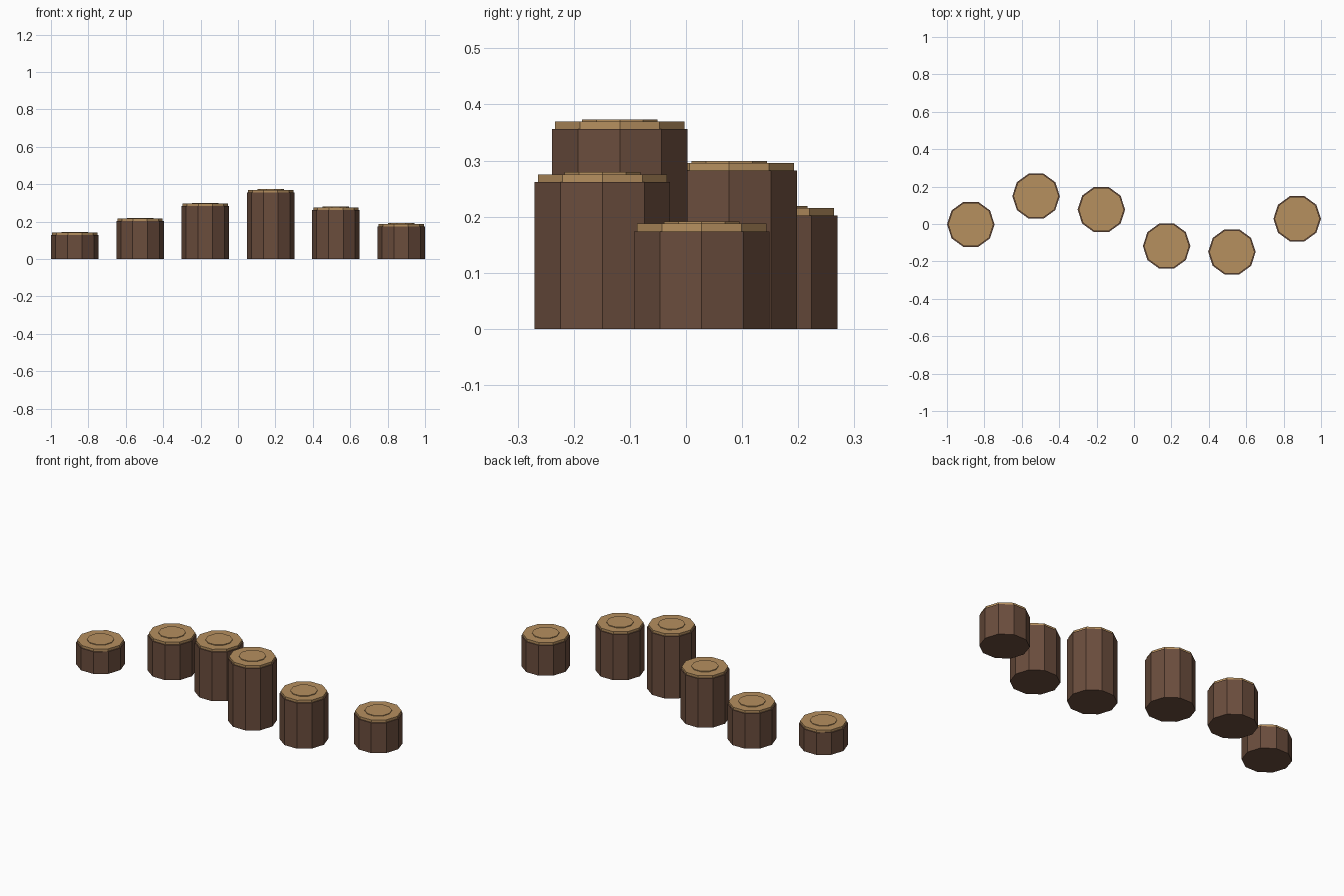
import bpy

cube = bpy.data.objects.get("Cube")
if cube:
    bpy.data.objects.remove(cube, do_unlink=True)


def material(name, srgb):
    colour = [(c / 255) ** 2.2 for c in srgb] + [1]
    mat = bpy.data.materials.new(name)
    mat.use_nodes = True
    mat.diffuse_color = colour
    bsdf = mat.node_tree.nodes["Principled BSDF"]
    bsdf.inputs["Base Color"].default_value = colour
    bsdf.inputs["Roughness"].default_value = 0.9
    return mat


bark = material("bark_brown", (106, 78, 63))
wood = material("cut_wood_tan", (180, 142, 95))


def disc(name, x, y, z0, z1, radius, sides, mat):
    """Upright prism with one corner pointing along x."""
    bpy.ops.mesh.primitive_cylinder_add(
        vertices=sides, radius=radius, depth=z1 - z0, location=(x, y, (z0 + z1) / 2))
    obj = bpy.context.object
    # Cylinder corners start on the y axis, so turn them onto the x axis
    obj.rotation_euler.z = 1.5707963
    obj.name = name
    obj.data.materials.append(mat)
    return obj


# Stepping logs from right to left: offset in y and bark height
SPACING, RADIUS = 0.349, 0.127
logs = [(-0.002, 0.127), (0.149, 0.202), (0.077, 0.282),
        (-0.118, 0.356), (-0.149, 0.262), (0.028, 0.174)]

for i, (y, height) in enumerate(logs):
    x = (i - 2.5) * SPACING
    n = i + 1
    disc(f"log_body_{n}", x, y, 0, height, RADIUS, 10, bark)
    # Pale cut face, with a raised growth ring in its middle
    disc(f"log_cut_face_{n}", x, y, height, height + 0.0135, 0.121, 10, wood)
    disc(f"log_growth_ring_{n}", x, y, height + 0.0135, height + 0.0175, 0.071, 10, wood)
